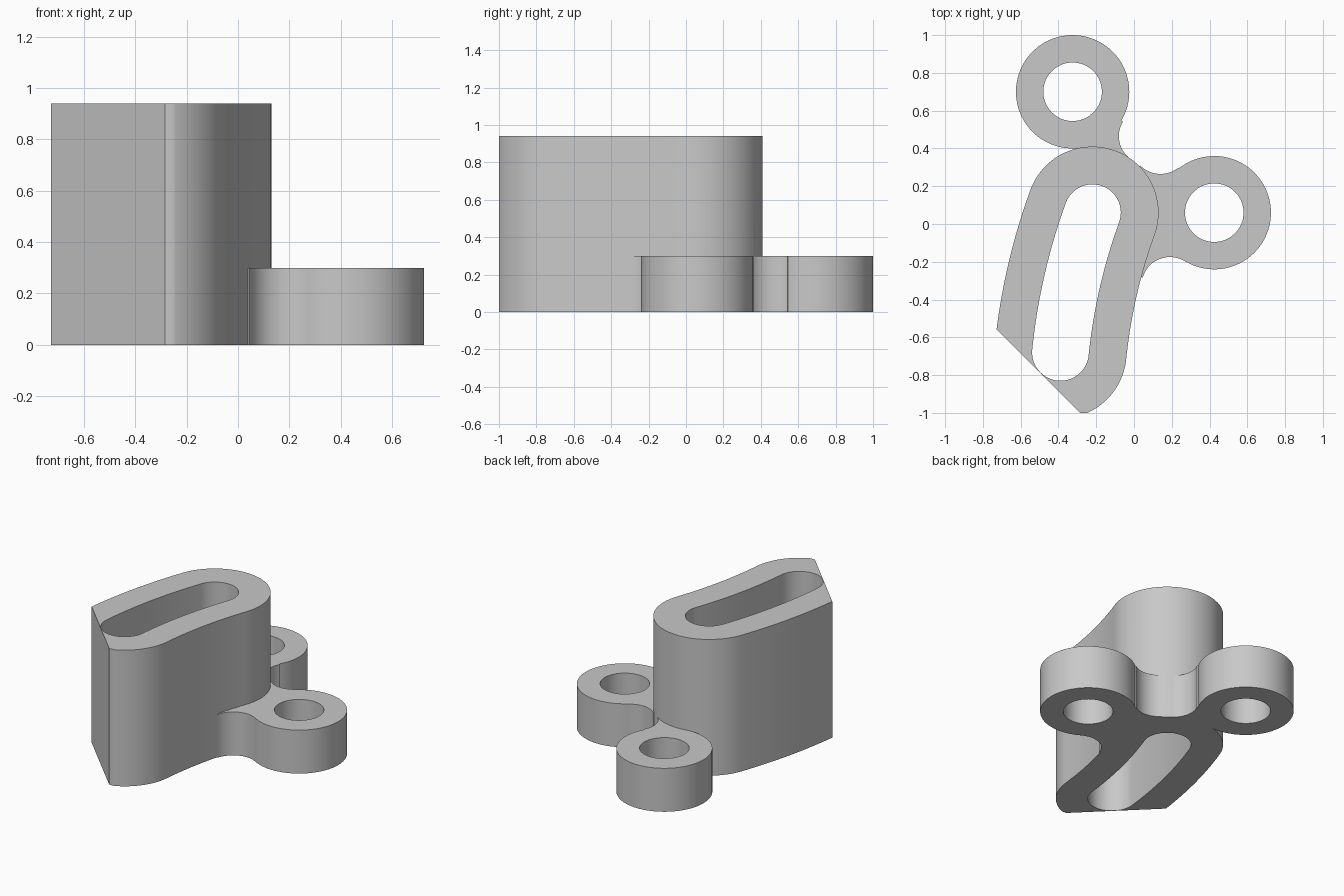
import bpy
import bmesh
from math import cos, sin, radians, degrees, atan2
from mathutils import Vector

if "Cube" in bpy.data.objects:
    bpy.data.objects.remove(bpy.data.objects["Cube"], do_unlink=True)

BODY_H, LUG_H = 0.94, 0.30
BODY_R, SLOT_R = 0.35, 0.15           # half widths of body and slot
LUG_R, HOLE_R, FILLET_R = 0.30, 0.155, 0.15
TOP = Vector((-0.22, 0.06))           # rounded end of the bent body
BEND_R, T0, T1 = 3.07, 5.8, 20.0      # gentle bend of its centre line
BEND = TOP + BEND_R * Vector((cos(radians(T1)), -sin(radians(T1))))
BACK_LUG = Vector((-0.325, 0.70))
SIDE_LUG = Vector((0.425, 0.06))

grey = bpy.data.materials.new("light_grey")
grey.use_nodes = True
grey.diffuse_color = (0.58, 0.58, 0.58, 1)
grey.node_tree.nodes["Principled BSDF"].inputs["Base Color"].default_value = (0.58, 0.58, 0.58, 1)


def arc(c, r, a0, a1, n=24):
    angles = [radians(a0 + (a1 - a0) * i / n) for i in range(n + 1)]
    return [Vector((c.x + r * cos(a), c.y + r * sin(a))) for a in angles]


def bent_capsule(r):
    low = BEND + BEND_R * Vector((-cos(radians(T0)), sin(radians(T0))))
    return (arc(BEND, BEND_R + r, 180 - T0, 180 - T1)
            + arc(TOP, r, 180 - T1, -T1, 48)[1:]
            + arc(BEND, BEND_R - r, 180 - T1, 180 - T0)[1:]
            + arc(low, r, -T0, -180 - T0, 48)[1:-1])


def fillet(c, start, end):
    a0, a1 = (degrees(atan2(d.y, d.x)) for d in (start - c, end - c))
    return arc(c, FILLET_R, a0, a0 + (a1 - a0 + 180) % 360 - 180, 20)


def prism(name, outline, z0, z1, cuts=()):
    bm = bmesh.new()
    bm.faces.new([bm.verts.new((p.x, p.y, z0)) for p in outline])
    for point, normal in cuts:
        bmesh.ops.bisect_plane(bm, geom=bm.verts[:] + bm.edges[:] + bm.faces[:],
                               plane_co=point, plane_no=normal, clear_outer=True)
    ext = bmesh.ops.extrude_face_region(bm, geom=bm.faces[:])
    verts = [v for v in ext["geom"] if isinstance(v, bmesh.types.BMVert)]
    bmesh.ops.translate(bm, verts=verts, vec=(0, 0, z1 - z0))
    bmesh.ops.recalc_face_normals(bm, faces=bm.faces[:])
    mesh = bpy.data.meshes.new(name)
    bm.to_mesh(mesh)
    bm.free()
    mesh.materials.append(grey)
    obj = bpy.data.objects.new(name, mesh)
    bpy.context.collection.objects.link(obj)
    return obj


def combine(base, other, operation):
    bpy.context.view_layer.objects.active = base
    mod = base.modifiers.new(operation.lower(), "BOOLEAN")
    mod.operation, mod.object, mod.solver = operation, other, "EXACT"
    bpy.ops.object.modifier_apply(modifier=mod.name)
    bpy.data.objects.remove(other, do_unlink=True)


# Tall body, trimmed by a diagonal front face
bracket = prism("bracket", bent_capsule(BODY_R), 0, BODY_H,
                cuts=[((-1.284, 0, 0), (-1, -1, 0)), ((0, -1, 0), (0, -1, 0))])

# Two round lugs
for lug in (BACK_LUG, SIDE_LUG):
    combine(bracket, prism("lug", arc(lug, LUG_R, 0, 360, 96)[:-1], 0, LUG_H), "UNION")

# Filleted necks joining the lugs to the body
back = fillet(Vector((0.07, 0.465)), BACK_LUG, TOP)
combine(bracket, prism("back_neck", [BACK_LUG] + back + [TOP], 0, LUG_H), "UNION")
upper = fillet(Vector((0.14, 0.415)), SIDE_LUG, TOP)
low_c = Vector((0.19, -0.325))
lower = fillet(low_c, low_c * 2 - BEND, SIDE_LUG)
combine(bracket, prism("side_neck", [SIDE_LUG] + upper + [TOP] + lower, 0, LUG_H), "UNION")

# Through slot and lug holes
combine(bracket, prism("slot_cutter", bent_capsule(SLOT_R), -0.5, 1.5), "DIFFERENCE")
for lug in (BACK_LUG, SIDE_LUG):
    combine(bracket, prism("hole_cutter", arc(lug, HOLE_R, 0, 360, 64)[:-1], -0.5, 1.5), "DIFFERENCE")

# Smooth curved walls, crisp rims
bpy.ops.object.select_all(action="DESELECT")
bracket.select_set(True)
bpy.context.view_layer.objects.active = bracket
bpy.ops.object.shade_smooth_by_angle(angle=radians(30))
